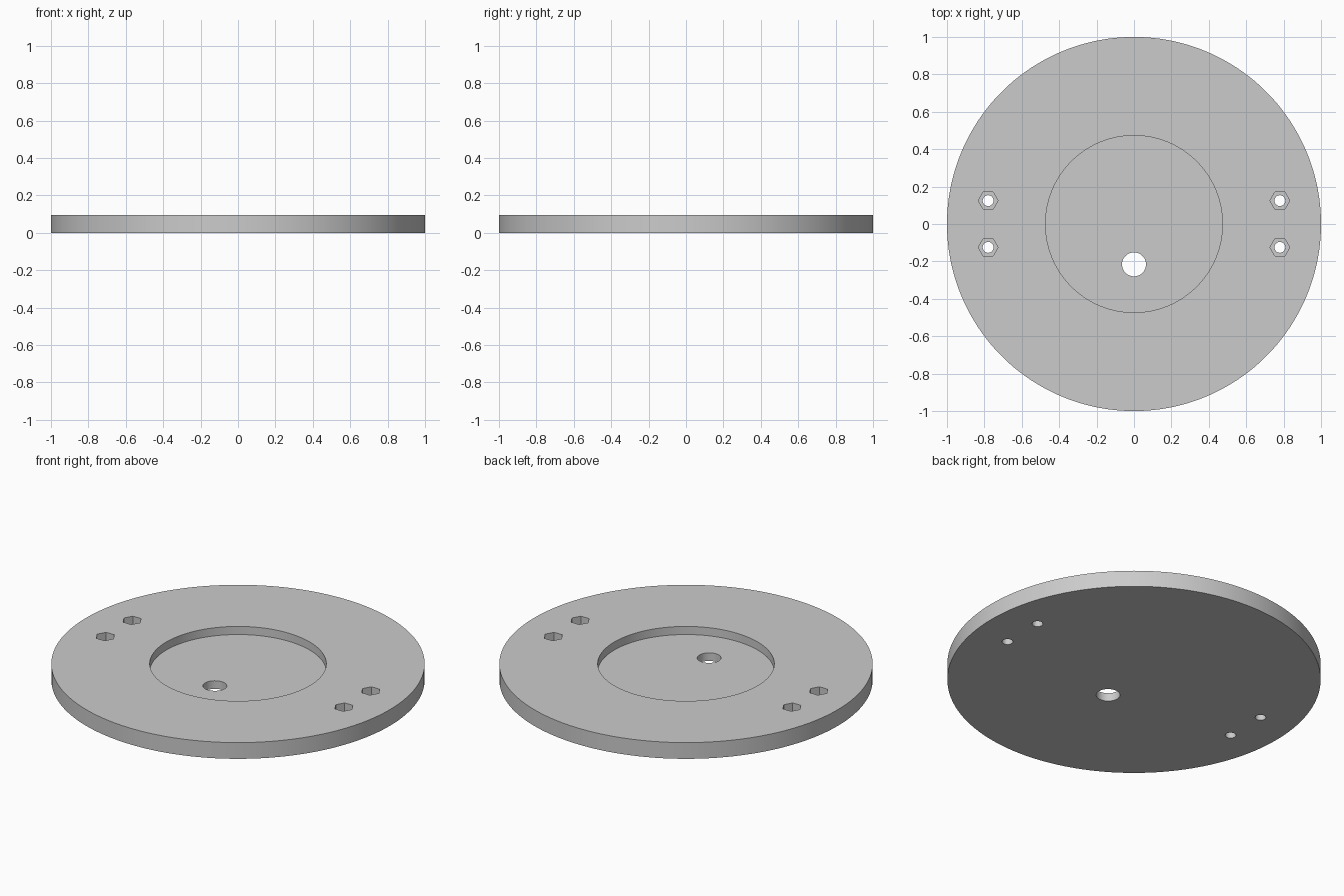
import bpy, math

if "Cube" in bpy.data.objects:
    bpy.data.objects.remove(bpy.data.objects["Cube"])

H = 0.096       # disc thickness
FLOOR = 0.048   # height of the recess floors

grey = bpy.data.materials.new("plain grey")
grey.diffuse_color = (0.6, 0.6, 0.6, 1)
grey.use_nodes = True
grey.node_tree.nodes["Principled BSDF"].inputs["Base Color"].default_value = grey.diffuse_color


def cylinder(name, r, z0, z1, x=0, y=0, sides=64, turn=0):
    bpy.ops.mesh.primitive_cylinder_add(
        vertices=sides, radius=r, depth=z1 - z0,
        location=(x, y, (z0 + z1) / 2), rotation=(0, 0, turn))
    ob = bpy.context.object
    ob.name = name
    return ob


# Main disc
disc = cylinder("base_disc", 1.0, 0, H, sides=180)
disc.data.materials.append(grey)

# Central round recess and off-centre through hole
cutters = [
    cylinder("recess_cutter", 0.473, FLOOR, H + 0.1, sides=128),
    cylinder("cable_hole_cutter", 0.064, -0.1, H + 0.1, y=-0.216, sides=48),
]

# Four screw holes with hexagonal nut pockets
for x in (-0.78, 0.78):
    for y in (-0.125, 0.125):
        cutters.append(cylinder("screw_hole_cutter", 0.029, -0.1, H + 0.1, x, y, 32))
        cutters.append(cylinder("nut_pocket_cutter", 0.053, FLOOR, H + 0.1, x, y, 6, math.pi / 2))

for c in cutters:
    c.hide_render = True
    m = disc.modifiers.new(c.name, 'BOOLEAN')
    m.operation = 'DIFFERENCE'
    m.solver = 'EXACT'
    m.object = c

# Apply the cuts and drop the helpers
bpy.ops.object.select_all(action='DESELECT')
disc.select_set(True)
bpy.context.view_layer.objects.active = disc
for m in list(disc.modifiers):
    bpy.ops.object.modifier_apply(modifier=m.name)
for c in cutters:
    bpy.data.objects.remove(c)
bpy.ops.object.shade_smooth_by_angle(angle=math.radians(30))
